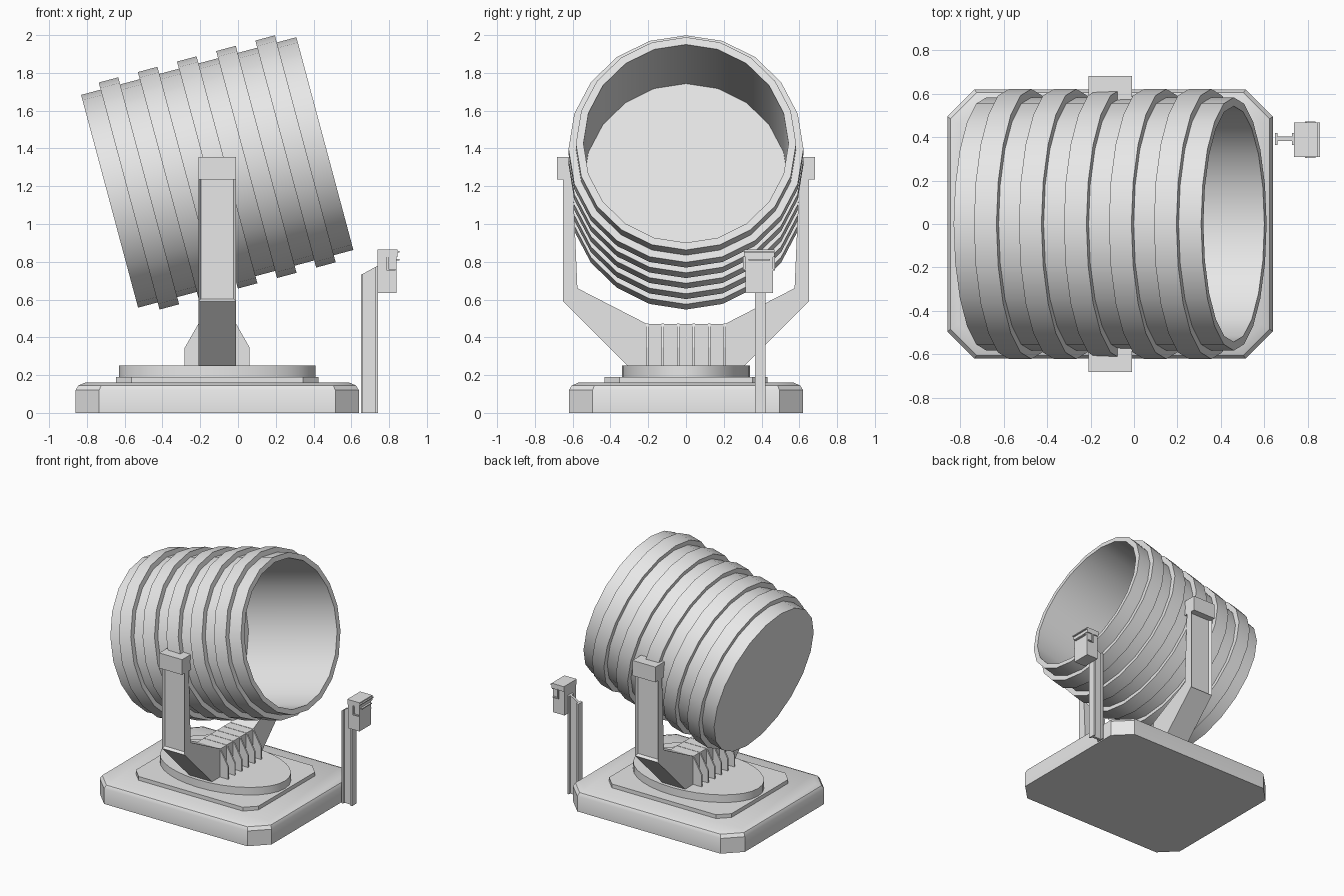
import bpy, bmesh, math
from mathutils import Matrix

if "Cube" in bpy.data.objects:
    bpy.data.objects.remove(bpy.data.objects["Cube"])

grey = bpy.data.materials.new("plain grey")
grey.diffuse_color = (0.8, 0.8, 0.8, 1)
grey.use_nodes = True
grey.node_tree.nodes["Principled BSDF"].inputs["Base Color"].default_value = grey.diffuse_color
CX = -0.11  # centre of the lamp and base along x


def finish(bm, name, smooth=None):
    bmesh.ops.recalc_face_normals(bm, faces=bm.faces)
    me = bpy.data.meshes.new(name)
    bm.to_mesh(me)
    bm.free()
    me.materials.append(grey)
    ob = bpy.data.objects.new(name, me)
    bpy.context.collection.objects.link(ob)
    if smooth:
        bpy.ops.object.select_all(action='DESELECT')
        bpy.context.view_layer.objects.active = ob
        ob.select_set(True)
        bpy.ops.object.shade_smooth_by_angle(angle=math.radians(smooth))
    return ob


def loft(name, rings, smooth=None):
    """Skin a stack of equal-length outlines and cap both ends."""
    bm = bmesh.new()
    vs = [[bm.verts.new(p) for p in r] for r in rings]
    n = len(vs[0])
    for a, b in zip(vs, vs[1:]):
        for i in range(n):
            j = (i + 1) % n
            bm.faces.new((a[i], a[j], b[j], b[i]))
    bm.faces.new(vs[0])
    bm.faces.new(vs[-1])
    return finish(bm, name, smooth)


def plate(name, xz, y0, y1):
    return loft(name, [[(x, y, z) for x, z in xz] for y in (y0, y1)])


def box(name, x0, x1, y0, y1, z0, z1):
    return plate(name, [(x0, z0), (x1, z0), (x1, z1), (x0, z1)], y0, y1)


def octagon(hx, hy, c, z):
    q = [(hx, hy - c), (hx - c, hy), (c - hx, hy), (-hx, hy - c),
         (-hx, c - hy), (c - hx, -hy), (hx - c, -hy), (hx, c - hy)]
    return [(CX + x, y, z) for x, y in q]


# Base slab with cut corners and sloped top edge, then thin plate and oval turntable
loft("base", [octagon(.75, .62, .125, 0), octagon(.75, .62, .125, .12),
              octagon(.735, .605, .12, .145), octagon(.70, .57, .11, .16)], 35)
loft("base_plate", [octagon(.535, .432, .08, z) for z in (.155, .19)])
loft("turntable", [[(CX + .52 * math.cos(t * math.pi / 16), .34 * math.sin(t * math.pi / 16), z)
                    for t in range(32)] for z in (.185, .25)], 30)

# Lamp drum: stepped lathe profile (radius, distance along axis), open at the front
R, RING, HALF, SIDES = .583, .622, .59, 20
step = 2 * HALF / 11
prof = [(0, -HALF)]
for k in range(11):
    r = RING if k % 2 else R
    prof += [(r, -HALF + k * step), (r, -HALF + (k + 1) * step)]
prof += [(.543, HALF), (.543, -.21), (0, -.21)]
bm = bmesh.new()
vs = [bm.verts.new((s, 0, r)) for r, s in prof]
edges = [bm.edges.new(e) for e in zip(vs, vs[1:])]
bmesh.ops.spin(bm, geom=vs + edges, cent=(0, 0, 0), axis=(1, 0, 0),
               angle=2 * math.pi, steps=SIDES)
bmesh.ops.remove_doubles(bm, verts=bm.verts, dist=.0005)
bm.transform(Matrix.Translation((CX, 0, 1.273)) @ Matrix.Rotation(math.radians(-15), 4, 'Y'))
finish(bm, "lamp_drum", 30)

# Yoke: U profile in y-z, extruded along x, outer arm faces recessed
half = [(.305, .245), (.65, .59), (.65, 1.25), (.60, 1.25), (.575, .66), (.205, .47)]
outline = half + [(-y, z) for y, z in reversed(half)]
bm = bmesh.new()
f = bm.faces.new([bm.verts.new((CX - .1, y, z)) for y, z in outline])
ext = bmesh.ops.extrude_face_region(bm, geom=[f])
bmesh.ops.translate(bm, vec=(.2, 0, 0), verts=[v for v in ext["geom"] if isinstance(v, bmesh.types.BMVert)])
bmesh.ops.recalc_face_normals(bm, faces=bm.faces)
arms = [f for f in bm.faces if abs(f.normal.y) > .99 and abs(f.calc_center_median().y) > .64]
bmesh.ops.inset_individual(bm, faces=arms, thickness=.02, depth=-.02)
finish(bm, "yoke")

# Pivot caps on top of both arms
for s in (-1, 1):
    box("pivot_cap", CX - .1, CX + .1, *sorted((s * .565, s * .682)), 1.235, 1.355)

# Six stiffening fins through the foot of the yoke
fin = [(-.172, .245), (.172, .245), (.172, .345), (.1, .472), (-.1, .472), (-.172, .345)]
for i in range(6):
    y = -.205 + i * .082
    plate("yoke_fin", [(CX + x, z) for x, z in fin], y - .006, y + .006)


# Control post: I-beam with sloped top
def post_part(name, x0, x1, hy):
    top = lambda x: .73 + (x - .65) * .55
    plate(name, [(x0, 0), (x1, 0), (x1, top(x1)), (x0, top(x0))], .392 - hy, .392 + hy)


post_part("post_back_flange", .65, .662, .028)
post_part("post_web", .66, .73, .010)
post_part("post_front_flange", .728, .74, .028)

# Control box with overhanging lid, front lip and side handles
box("control_box", .738, .84, .315, .46, .635, .845)
box("control_box_lid", .738, .845, .308, .468, .825, .865)
box("lid_lip", .84, .856, .308, .468, .848, .856)
box("latch_lip", .838, .856, .33, .445, .808, .816)
for y0, y1 in ((.303, .317), (.458, .472)):
    box("side_handle", .787, .797, y0, y1, .755, .83)
    box("handle_foot", .797, .835, y0, y1, .755, .763)
